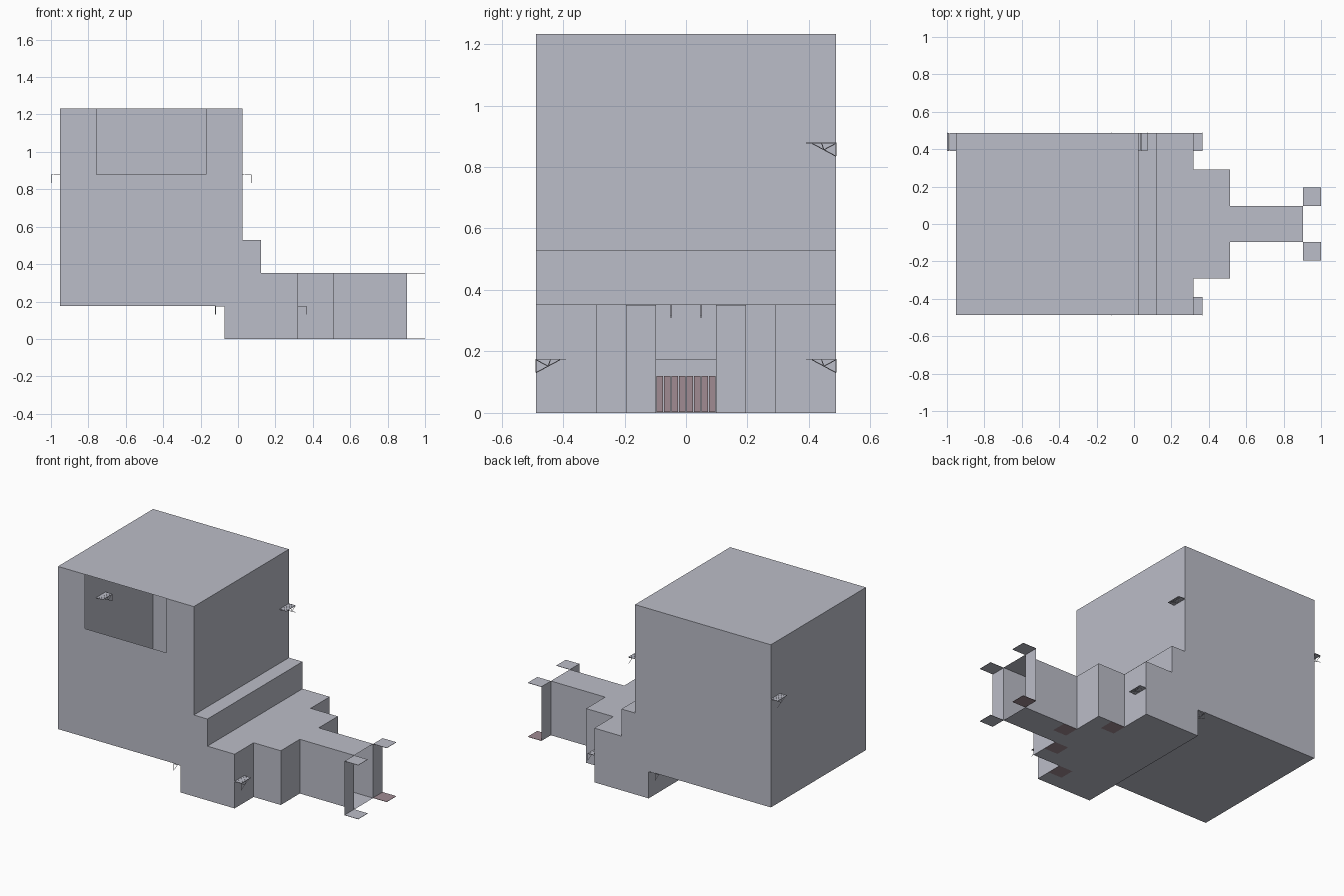
import bpy, bmesh
from mathutils import Vector

if "Cube" in bpy.data.objects:
    bpy.data.objects.remove(bpy.data.objects["Cube"])

M = 2 / 20.5          # module width
H = 0.176             # storey height
X0, Y0 = -1 + M / 2, -5 * M


def material(name, rgb):
    m = bpy.data.materials.new(name)
    m.diffuse_color = (*rgb, 1)
    m.use_nodes = True
    m.node_tree.nodes["Principled BSDF"].inputs["Base Color"].default_value = m.diffuse_color
    return m


STONE = material("grey_stone", (0.50, 0.51, 0.58))
TIMBER = material("red_brown_timber", (0.35, 0.26, 0.29))


def finish(name, bm, mats):
    me = bpy.data.meshes.new(name)
    bm.to_mesh(me)
    bm.free()
    for m in mats:
        me.materials.append(m)
    ob = bpy.data.objects.new(name, me)
    bpy.context.collection.objects.link(ob)
    return ob


def add_box(bm, lo, hi):
    lo, hi = Vector(lo), Vector(hi)
    vs = bmesh.ops.create_cube(bm, size=1)["verts"]
    for v in vs:
        v.co = Vector((lo + hi) / 2) + Vector([v.co[a] * abs(hi[a] - lo[a]) for a in range(3)])


def add_strut(bm, a, b, r=0.0015):
    a, b = Vector(a), Vector(b)
    d = b - a
    vs = bmesh.ops.create_cone(bm, cap_ends=True, segments=4, radius1=r, radius2=r, depth=d.length)["verts"]
    q = d.to_track_quat('Z', 'Y')
    for v in vs:
        v.co = q @ v.co + (a + b) / 2


# occupied modules, storey by storey
def block(i0, i1, j0, j1, k0, k1):
    return {(i, j, k) for i in range(i0, i1) for j in range(j0, j1) for k in range(k0, k1)}


cells = (block(9, 13, 0, 10, 0, 2) | block(13, 15, 2, 8, 0, 2) | block(15, 19, 4, 6, 0, 2)
         | block(0, 13, 0, 10, 1, 2) | block(0, 11, 0, 10, 2, 3) | block(0, 10, 0, 10, 3, 7))
timber_tiles = {(13, 7), (15, 5), (14, 3), (12, 1)}

# outer shell: every module face that borders open air
walls, roofs, floors = bmesh.new(), bmesh.new(), bmesh.new()
for i, j, k in sorted(cells):
    for axis in range(3):
        for s in (0, 1):
            n = [i, j, k]
            n[axis] += 2 * s - 1
            if tuple(n) in cells:
                continue
            if axis == 1 and s == 0 and 2 <= i < 8 and k >= 5:
                continue                      # large opening in the front
            if axis == 0 and s == 1 and i == 18:
                continue                      # open end of the entrance passage
            b, c = (axis + 1) % 3, (axis + 2) % 3
            co = []
            for p, q in ((0, 0), (1, 0), (1, 1), (0, 1)):
                g = [i, j, k]
                g[axis] += s
                g[b] += p
                g[c] += q
                co.append((X0 + g[0] * M, Y0 + g[1] * M, g[2] * H))
            if s == 0:
                co.reverse()
            bm = walls if axis < 2 else (roofs if s else floors)
            f = bm.faces.new([bm.verts.new(p) for p in co])
            if axis == 2 and s == 0 and k == 0 and (i, j) in timber_tiles:
                f.material_index = 1

# flanking panels at the entrance
for j in (3, 6):
    x, y = X0 + 19 * M, Y0 + j * M
    for k in (0, 1):
        walls.faces.new([walls.verts.new(p) for p in (
            (x, y, k * H), (x, y + M, k * H), (x, y + M, k * H + H), (x, y, k * H + H))])

# narrow seams between the tiles
for bm, depth in ((walls, -0.001), (roofs, -0.0005)):
    bmesh.ops.inset_individual(bm, faces=bm.faces[:], thickness=0.003, depth=depth)
finish("walls", walls, [STONE])
finish("roofs", roofs, [STONE])
finish("floors", floors, [STONE, TIMBER])

# top and bottom plates beside the entrance
for name, j, z, mat in (("left_canopy", 3, 2 * H, STONE), ("right_canopy", 6, 2 * H, STONE),
                        ("left_doorstep", 3, 0, STONE), ("right_doorstep", 6, 0, TIMBER)):
    bm = bmesh.new()
    y = Y0 + j * M
    z = max(z - 0.002, 0)
    add_box(bm, (X0 + 19 * M, y, z), (1, y + M, z + 0.002))
    finish(name, bm, [mat])


# slatted ledges with a triangular hanging frame
def ledge(name, x, d, y_in, y_out, z):
    bm = bmesh.new()
    for a in range(4):
        xa = x + d * a * M / 8
        xb = xa + d * M / 8 * 0.95
        add_box(bm, (min(xa, xb), min(y_in, y_out), z - 0.003), (max(xa, xb), max(y_in, y_out), z))
    xe = x + d * (M / 2 - 0.0015)
    ys = y_in + (y_out - y_in) * 0.2
    low = (xe, y_out, z - 0.045)
    mid = (xe, (ys + y_out) / 2, z - 0.024)
    for p, q in (((xe, ys, z - 0.003), low), (low, (xe, y_out, z)), (mid, (xe, y_out, z - 0.003)),
                 (mid, (xe, ys * 0.6 + y_out * 0.4, z - 0.003))):
        add_strut(bm, p, q)
    finish(name, bm, [STONE])


E = 5 * M
for sgn in (-1, 1):
    side = "front" if sgn < 0 else "back"
    ledge(side + "_low_ledge_east", X0 + 13 * M, 1, sgn * 4 * M, sgn * E, H)
    ledge(side + "_low_ledge_west", X0 + 9 * M, -1, sgn * 4 * M, sgn * E, H)
ledge("high_ledge_west", X0, -1, 4 * M, E, 5 * H)
ledge("high_ledge_east", X0 + 10 * M, 1, 4 * M, E, 5 * H)
ledge("inner_ledge", X0, 1, -M, 0, 5 * H)

# plank barrier inside the entrance passage
bm = bmesh.new()
for a in range(8):
    y = -M + a * M / 4
    add_box(bm, (X0 + 9.2 * M, y + 0.001, 0.003), (X0 + 9.35 * M, y + M / 4 - 0.001, 0.12))
finish("plank_barrier", bm, [TIMBER])

# small lamps hanging in the passage
bm = bmesh.new()
for y in (-M / 2, M / 2):
    x = X0 + 17 * M
    add_strut(bm, (x, y, 2 * H), (x, y, 2 * H - 0.035))
    add_box(bm, (x - 0.004, y - 0.004, 2 * H - 0.042), (x + 0.004, y + 0.004, 2 * H - 0.034))
finish("hanging_lamps", bm, [STONE])
